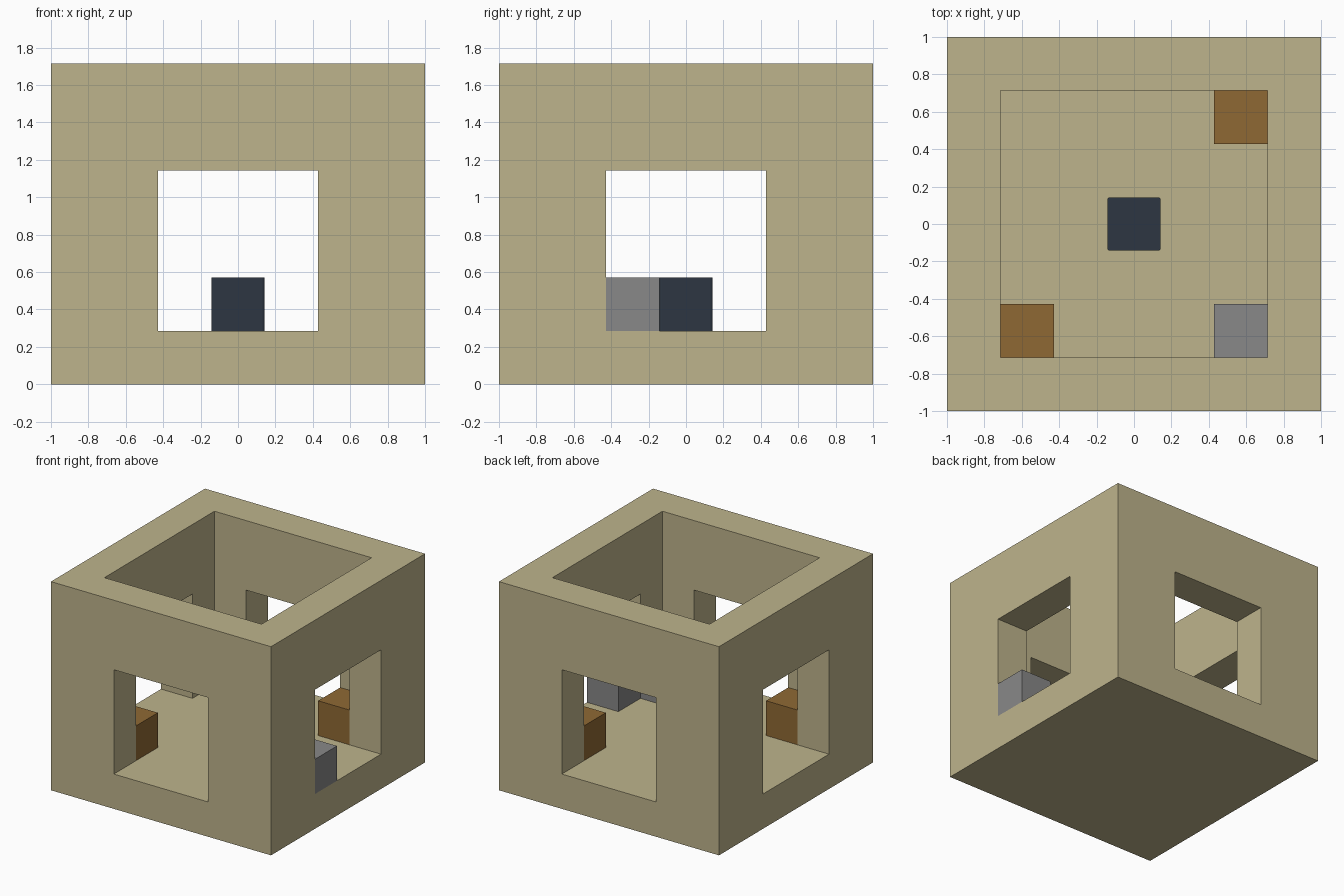
import bpy
import bmesh
from mathutils import Vector

default = bpy.data.objects.get("Cube")
if default:
    bpy.data.objects.remove(default, do_unlink=True)

U = 2 / 7  # block size: the room is 7 x 7 x 6 blocks


def material(name, rgb):
    """Flat material from 0-255 display values, stored as linear."""
    def linear(c):
        c /= 255
        return c / 12.92 if c <= 0.04045 else ((c + 0.055) / 1.055) ** 2.4
    colour = (*map(linear, rgb), 1)
    mat = bpy.data.materials.new(name)
    mat.use_nodes = True
    mat.diffuse_color = colour
    bsdf = mat.node_tree.nodes["Principled BSDF"]
    bsdf.inputs["Base Color"].default_value = colour
    bsdf.inputs["Roughness"].default_value = 0.9
    return mat


sand = material("sand", (190, 180, 140))
wood = material("wood brown", (143, 105, 52))
stone = material("stone grey", (136, 136, 136))
navy = material("dark navy", (45, 54, 66))


def add_object(name, bm, mat):
    mesh = bpy.data.meshes.new(name)
    bm.to_mesh(mesh)
    bm.free()
    mesh.materials.append(mat)
    obj = bpy.data.objects.new(name, mesh)
    bpy.context.collection.objects.link(obj)
    return obj


def block(name, x, y, mat, bevel=0):
    """Unit block standing on the room floor, optionally with rounded uprights."""
    bm = bmesh.new()
    bmesh.ops.create_cube(bm, size=U)
    if bevel:
        uprights = [e for e in bm.edges
                    if abs(e.verts[0].co.z - e.verts[1].co.z) > U / 2]
        bmesh.ops.bevel(bm, geom=uprights, offset=bevel, segments=3,
                        profile=0.5, affect='EDGES')
    bmesh.ops.translate(bm, verts=bm.verts, vec=(x * U, y * U, 1.5 * U))
    return add_object(name, bm, mat)


def room():
    """Open-topped box with a window in each wall, as one watertight shell."""
    side = [-3.5, -2.5, -1.5, 1.5, 2.5, 3.5]
    height = [0, 1, 4, 6]
    lines = (side, side, height)

    def solid(c):
        if any(not 0 <= c[a] < len(lines[a]) - 1 for a in range(3)):
            return False
        i, j, k = c
        inside = 0 < i < 4 and 0 < j < 4
        window = k == 1 and (i == 2 or j == 2)
        return k == 0 or not (inside or window)

    bm = bmesh.new()
    cells = [(i, j, k) for i in range(5) for j in range(5) for k in range(3)]
    for cell in filter(solid, cells):
        for axis in range(3):
            for step in (0, 1):
                near = list(cell)
                near[axis] += 2 * step - 1
                if solid(near):
                    continue
                # Quad between this solid cell and the open space beside it
                a, b = (axis + 1) % 3, (axis + 2) % 3
                ring = [(0, 0), (1, 0), (1, 1), (0, 1)]
                verts = []
                for da, db in (ring if step else reversed(ring)):
                    idx = list(cell)
                    idx[axis] += step
                    idx[a] += da
                    idx[b] += db
                    verts.append(bm.verts.new(
                        Vector([lines[n][idx[n]] for n in range(3)]) * U))
                bm.faces.new(verts)
    bmesh.ops.remove_doubles(bm, verts=bm.verts, dist=0.001)
    return add_object("room_shell", bm, sand)


room()

# Blocks on the floor
block("back_left_wood_block", 2, 2, wood)
block("front_right_wood_block", -2, -2, wood)
block("front_left_stone_block", 2, -2, stone)
block("window_stone_block", 3, -1, stone)
block("centre_block", 0, 0, navy, bevel=0.015)
